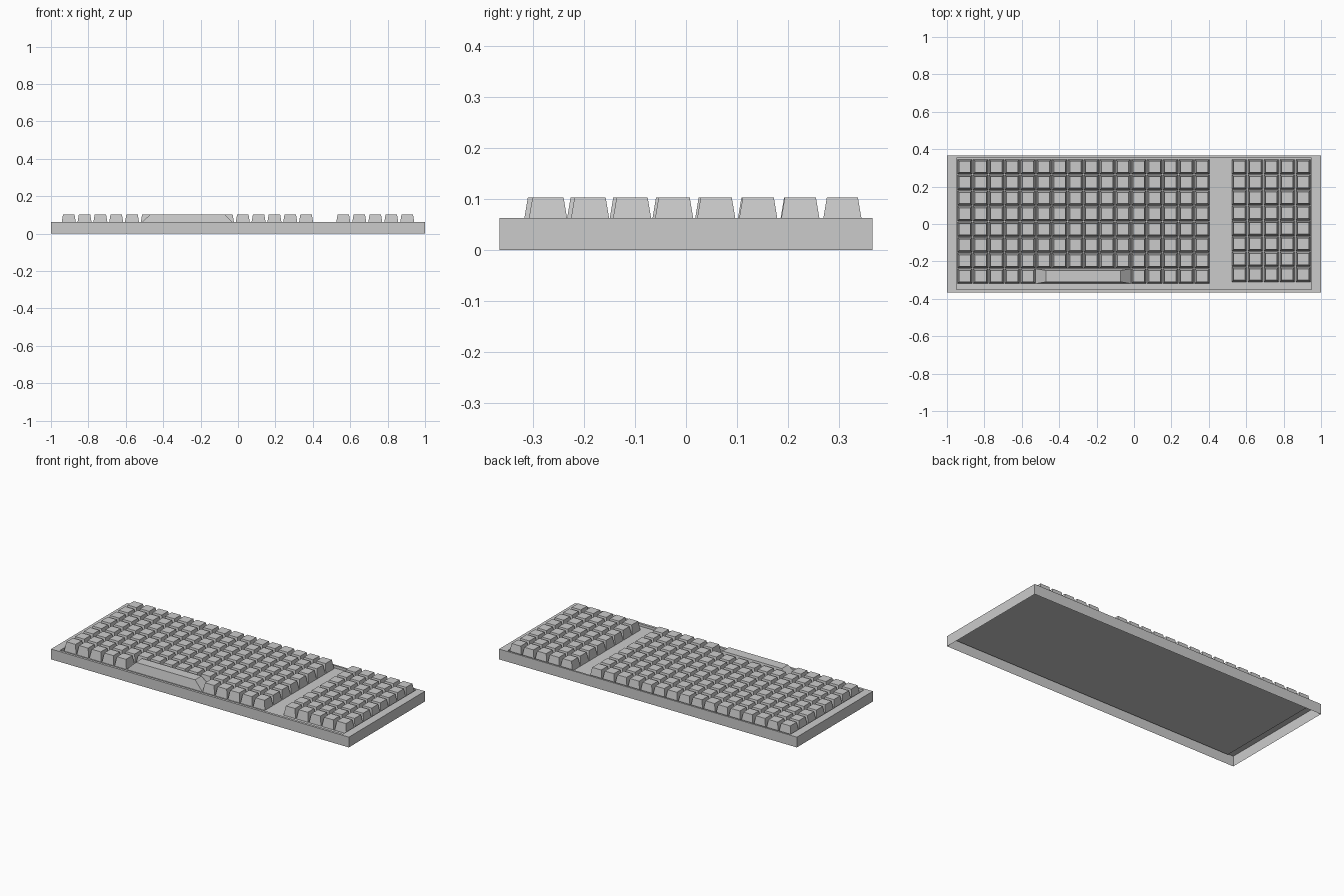
import bpy, bmesh

if "Cube" in bpy.data.objects:
    bpy.data.objects.remove(bpy.data.objects["Cube"])

RIM_Z, FLOOR_Z, TOP_Z = 0.0625, 0.0475, 0.1025


def rect_ring(bm, x0, x1, y0, y1, z):
    return [bm.verts.new(p) for p in ((x0, y0, z), (x1, y0, z), (x1, y1, z), (x0, y1, z))]


def bridge(bm, a, b):
    for i in range(4):
        j = (i + 1) % 4
        bm.faces.new((a[i], a[j], b[j], b[i]))


def finish(bm, name):
    mesh = bpy.data.meshes.new(name)
    bm.to_mesh(mesh)
    bm.free()
    obj = bpy.data.objects.new(name, mesh)
    bpy.context.collection.objects.link(obj)
    return obj


def add_key(bm, cx, cy, base_x=0.0795, top_x=0.061):
    # tapered cap, open where it meets the tray floor
    by, ty = 0.0795 / 2, 0.061 / 2
    bx, tx = base_x / 2, top_x / 2
    low = rect_ring(bm, cx - bx, cx + bx, cy - by, cy + by, FLOOR_Z)
    high = rect_ring(bm, cx - tx, cx + tx, cy - ty, cy + ty, TOP_Z)
    bridge(bm, low, high)
    bm.faces.new(high)


def key_block(name, x0, x1, cols, y0, y1, rows, skip=()):
    bm = bmesh.new()
    for r in range(rows):
        for c in range(cols):
            if (r, c) not in skip:
                add_key(bm, x0 + (x1 - x0) * c / (cols - 1),
                        y0 + (y1 - y0) * r / (rows - 1))
    return finish(bm, name)


# case: thin shell open underneath, with a shallow tray sunk in the top
bm = bmesh.new()
rings = [rect_ring(bm, -1, 1, -0.365, 0.365, 0),
         rect_ring(bm, -1, 1, -0.365, 0.365, RIM_Z),
         rect_ring(bm, -0.95, 0.95, -0.35, 0.354, RIM_Z),
         rect_ring(bm, -0.95, 0.95, -0.35, 0.354, FLOOR_Z)]
for a, b in zip(rings, rings[1:]):
    bridge(bm, a, b)
bm.faces.new(rings[-1])
finish(bm, "case")

# main keys, leaving room for the space bar in the front row
key_block("main_keys", -0.905, 0.364, 16, -0.279, 0.306, 8,
          skip={(0, c) for c in range(5, 11)})

# number pad keys
key_block("number_pad_keys", 0.563, 0.905, 5, -0.270, 0.306, 8)

# space bar
bm = bmesh.new()
add_key(bm, -0.2705, -0.279, base_x=0.51, top_x=0.398)
finish(bm, "space_bar")
